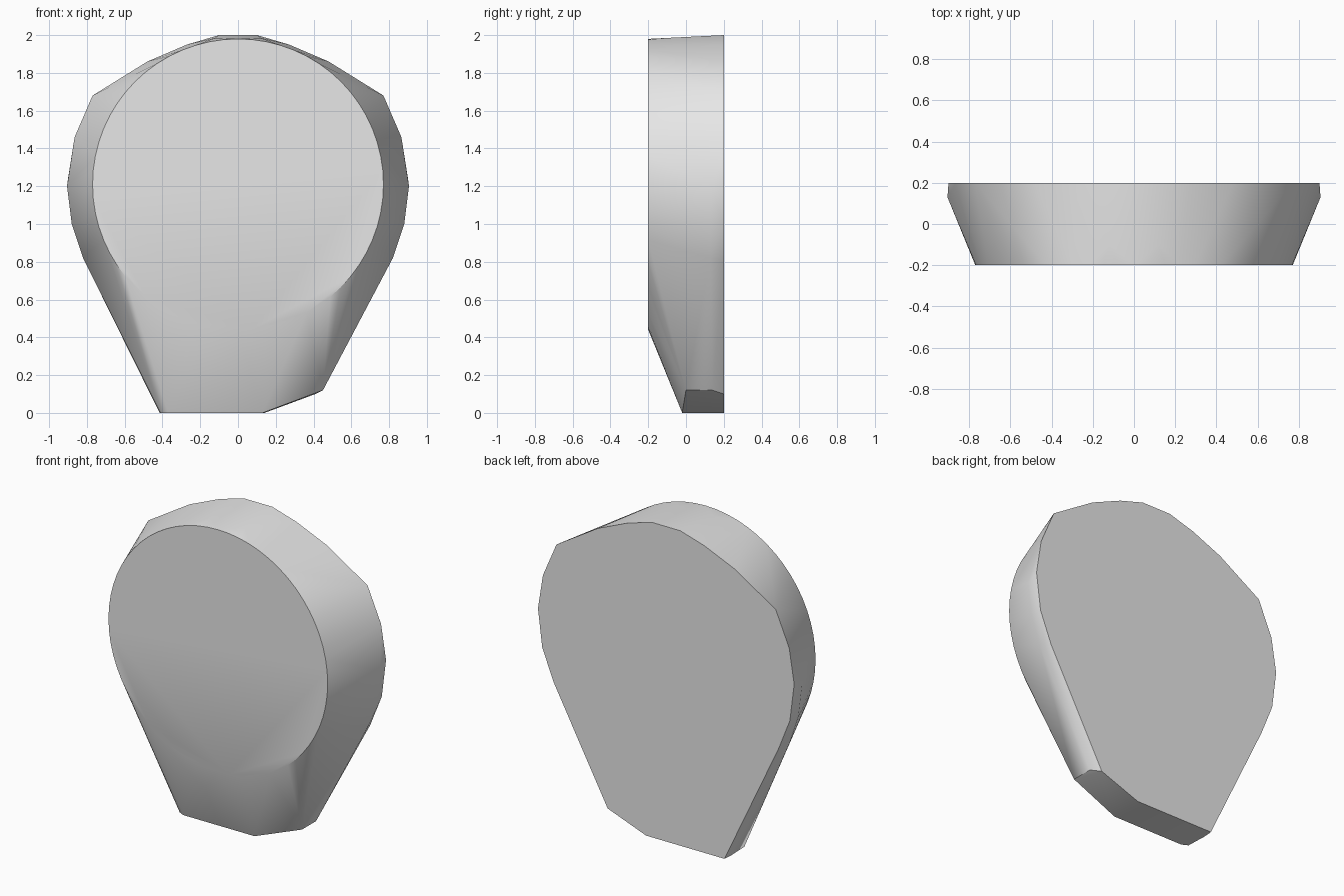
import bpy, bmesh, math

cube = bpy.data.objects.get("Cube")
if cube:
    bpy.data.objects.remove(cube, do_unlink=True)

FRONT, BACK = -0.2, 0.2

# One plain grey for the whole body
grey = bpy.data.materials.new("light_grey")
grey.use_nodes = True
colour = (0.8, 0.8, 0.8, 1)
grey.diffuse_color = colour
grey.node_tree.nodes["Principled BSDF"].inputs["Base Color"].default_value = colour

bm = bmesh.new()


def add_points(points, y):
    for x, z in points:
        bm.verts.new((x, y, z))


def mirrored(points):
    return points + [(-x, z) for x, z in points]


# Round front disc
SIDES, RADIUS, CENTRE = 64, 0.77, 1.21
angles = [2 * math.pi * i / SIDES for i in range(SIDES)]
add_points([(RADIUS * math.cos(a), CENTRE + RADIUS * math.sin(a)) for a in angles], FRONT)

# Back outline: flat crown, shoulders and rounded flanks
add_points(mirrored([(0.1, 2.0), (0.27, 1.95), (0.48, 1.86), (0.77, 1.68),
                     (0.865, 1.46), (0.9, 1.24), (0.87, 1.0), (0.79, 0.8)]), BACK)

# Widest ridge just in front of the back face
add_points(mirrored([(0.905, 1.2), (0.88, 1.0), (0.82, 0.82)]), 0.13)

# Slight crown bulge behind the disc
add_points(mirrored([(0.12, 1.985)]), -0.1)

# Narrow foot with one clipped corner
add_points([(-0.41, 0), (0.14, 0), (0.41, 0.1)], BACK)
add_points([(-0.415, 0.0), (0.45, 0.12)], 0.14)
add_points([(-0.41, 0.0), (0.45, 0.12)], 0.0)
add_points([(-0.37, 0), (0.13, 0)], -0.02)

# Wrap the points in one convex skin
hull = bmesh.ops.convex_hull(bm, input=bm.verts)
loose = {g for g in hull["geom_interior"] + hull["geom_unused"]
         if isinstance(g, bmesh.types.BMVert)}
bmesh.ops.delete(bm, geom=list(loose), context="VERTS")
bmesh.ops.dissolve_limit(bm, angle_limit=math.radians(0.2),
                         verts=bm.verts, edges=bm.edges)
bmesh.ops.recalc_face_normals(bm, faces=bm.faces)

mesh = bpy.data.meshes.new("tapered_body")
bm.to_mesh(mesh)
bm.free()
mesh.materials.append(grey)
body = bpy.data.objects.new("tapered_body", mesh)
bpy.context.collection.objects.link(body)

# Smooth sides with crisp rims
bpy.ops.object.select_all(action="DESELECT")
body.select_set(True)
bpy.context.view_layer.objects.active = body
bpy.ops.object.shade_smooth_by_angle(angle=math.radians(30))
